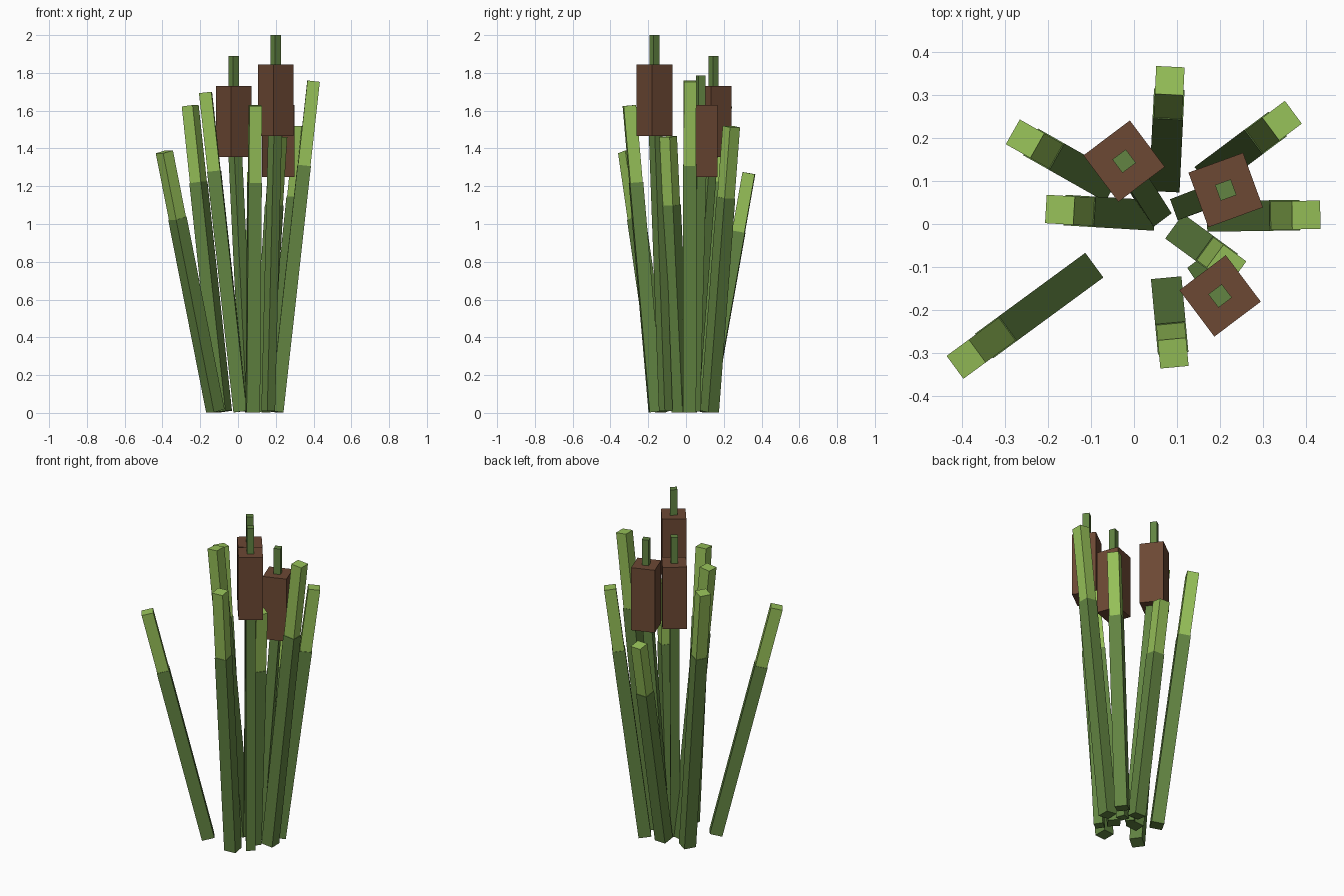
import bpy
import math
from mathutils import Vector, Matrix

cube = bpy.data.objects.get("Cube")
if cube:
    bpy.data.objects.remove(cube, do_unlink=True)


def make_material(name, rgb):
    mat = bpy.data.materials.new(name)
    mat.use_nodes = True
    color = (*rgb, 1.0)
    mat.diffuse_color = color
    mat.node_tree.nodes["Principled BSDF"].inputs["Base Color"].default_value = color
    return mat


stem_green = make_material("stem green", (0.122, 0.231, 0.054))
tip_green = make_material("tip green", (0.305, 0.527, 0.098))
head_brown = make_material("head brown", (0.150, 0.065, 0.034))


def bar(name, start, end, width, yaw, mat):
    """Square bar between two points, one side facing the yaw direction."""
    start, end = Vector(start), Vector(end)
    axis = (end - start).normalized()
    heading = Vector((math.cos(yaw), math.sin(yaw), 0))
    side = axis.cross(heading).normalized()
    out = side.cross(axis)
    rotation = Matrix((out, side, axis)).transposed().to_4x4()
    bpy.ops.mesh.primitive_cube_add(size=1)
    obj = bpy.context.object
    obj.name = name
    obj.data.transform(Matrix.Diagonal((width, width, (end - start).length, 1)))
    obj.data.transform(rotation)
    obj.location = (start + end) / 2
    obj.data.materials.append(mat)
    return obj


def reed_blade(name, base, top, height, split):
    """Leaning leaf with a pale upper section."""
    lean = Vector(top) - Vector(base)
    yaw = math.atan2(lean.y, lean.x)
    drop = 0.033 * lean.length / height
    start = Vector((*base, drop + 0.003))
    end = Vector((*top, height - drop))
    joint = start.lerp(end, (split - start.z) / (end.z - start.z))
    bar(name + "_lower", start, joint, 0.071, yaw, stem_green)
    bar(name + "_tip", joint, end, 0.066, yaw, tip_green)


def cattail(name, base, center, low, high, top, yaw):
    """Leaning stem with an upright seed head and a spike."""
    x, y = center
    bar(name + "_stem", (*base, 0.01), (x, y, (low + high) / 2), 0.052, yaw, stem_green)
    bar(name + "_head", (x, y, low), (x, y, high), 0.135, yaw, head_brown)
    bar(name + "_spike", (x, y, high - 0.02), (x, y, top), 0.039, yaw, stem_green)


# Leaves: base, top, height, height of the colour change
reed_blade("front_right_leaf", (-0.12, -0.116), (-0.39, -0.314), 1.39, 1.03)
reed_blade("right_leaf", (0.013, 0.022), (-0.172, 0.033), 1.70, 1.28)
reed_blade("back_right_leaf", (-0.08, 0.10), (-0.253, 0.198), 1.63, 1.22)
reed_blade("back_leaf", (0.072, 0.11), (0.083, 0.333), 1.275, 0.96)
reed_blade("back_left_leaf", (0.19, 0.125), (0.344, 0.24), 1.52, 1.14)
reed_blade("left_leaf", (0.205, 0.018), (0.40, 0.021), 1.76, 1.31)
reed_blade("front_leaf", (0.078, -0.16), (0.091, -0.30), 1.63, 1.22)
reed_blade("inner_leaf", (0.122, -0.026), (0.215, -0.094), 1.465, 1.10)

# Cattails: base, head centre, head bottom, head top, spike top
cattail("back_cattail", (0.051, 0.03), (-0.023, 0.146), 1.355, 1.73, 1.89, math.radians(127))
cattail("left_cattail", (0.117, 0.042), (0.213, 0.079), 1.25, 1.63, 1.785, math.radians(20))
cattail("front_cattail", (0.16, -0.107), (0.20, -0.167), 1.465, 1.845, 2.0, math.radians(-53))
